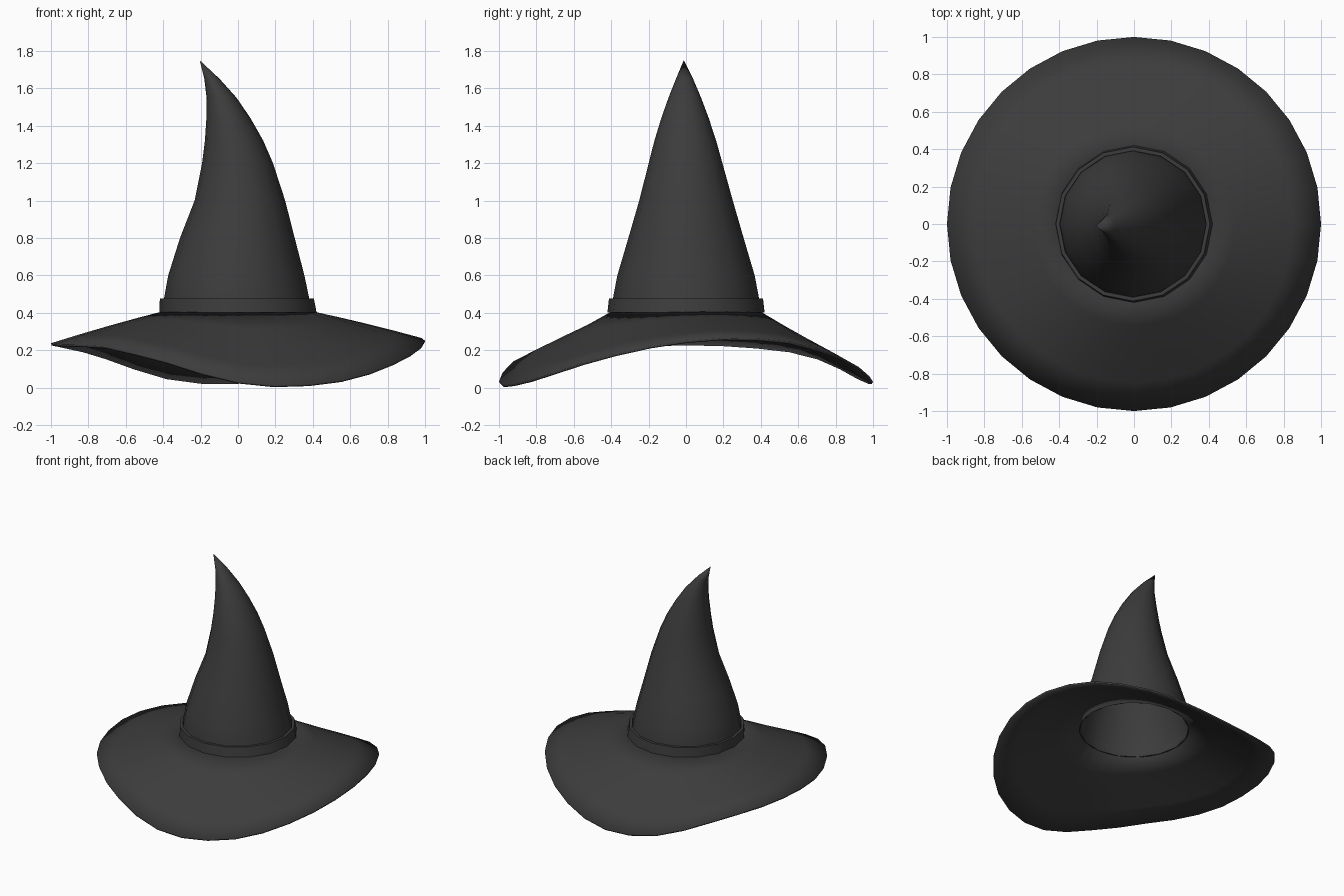
import bpy
from math import cos, sin, pi, radians

if "Cube" in bpy.data.objects:
    bpy.data.objects.remove(bpy.data.objects["Cube"])

felt = bpy.data.materials.new("dark_felt")
felt.diffuse_color = (0.045, 0.045, 0.045, 1)
felt.use_nodes = True
felt.node_tree.nodes["Principled BSDF"].inputs["Base Color"].default_value = felt.diffuse_color


def loft(name, rings, closed=False, tip=None):
    """Skin a list of equal-length point rings, bottom/outside first."""
    n = len(rings[0])
    verts = [p for r in rings for p in r]
    last = len(rings) if closed else len(rings) - 1
    faces = []
    for i in range(last):
        a, b = i * n, ((i + 1) % len(rings)) * n
        for j in range(n):
            k = (j + 1) % n
            faces.append((a + j, a + k, b + k, b + j))
    if tip:
        verts.append(tip)
        a = (len(rings) - 1) * n
        faces += [(a + j, a + (j + 1) % n, len(verts) - 1) for j in range(n)]
    me = bpy.data.meshes.new(name)
    me.from_pydata(verts, [], faces)
    me.materials.append(felt)
    ob = bpy.data.objects.new(name, me)
    bpy.context.collection.objects.link(ob)
    bpy.ops.object.select_all(action='DESELECT')
    ob.select_set(True)
    bpy.context.view_layer.objects.active = ob
    bpy.ops.object.shade_smooth_by_angle(angle=radians(35))
    return ob


def ellipse(cx, cy, z, rx, ry, n):
    return [(cx + rx * cos(2 * pi * j / n), cy + ry * sin(2 * pi * j / n), z)
            for j in range(n)]


# wavy brim: rim height at each of 32 steps, counter-clockwise from +x
rim = [.25, .265, .262, .245, .205, .16, .11, .06,
       .03, .03, .055, .107, .162, .2, .22, .233,
       .237, .232, .23, .228, .22, .185, .14, .08,
       .032, .012, .018, .04, .08, .13, .178, .22]
r_in, z_in = .392, .41
brim_rings = []
for t in (0, .25, .5, .75, 1):
    r = 1 + (r_in - 1) * t
    brim_rings.append([(r * cos(2 * pi * j / 32), r * sin(2 * pi * j / 32),
                        h + (z_in - h) * t + .02 * t * (1 - t))
                       for j, h in enumerate(rim)])
brim = loft("brim", brim_rings)
sol = brim.modifiers.new("thickness", 'SOLIDIFY')
sol.thickness = .012
sol.offset = -1

# crown: z, left x, right x, half depth
profile = [(.40, -.40, .395, .395), (.48, -.395, .38, .39), (.6, -.373, .355, .367),
           (.8, -.31, .303, .308), (1.0, -.232, .252, .25), (1.2, -.192, .187, .197),
           (1.32, -.177, .135, .165), (1.44, -.169, .067, .127), (1.55, -.168, -.008, .087),
           (1.65, -.18, -.098, .046)]
crown_rings = [ellipse((a + b) / 2, -.012 * max(0, z - 1), z, (b - a) / 2, d, 16)
               for z, a, b, d in profile]
loft("crown", crown_rings, tip=(-.205, -.012, 1.75))

# hat band around the base of the crown
band = [(.385, .402, 0), (.42, .402, 0), (.412, .475, -.006), (.392, .475, -.006)]
loft("hat_band", [ellipse(cx, 0, z, r, r, 16) for r, z, cx in band], closed=True)
